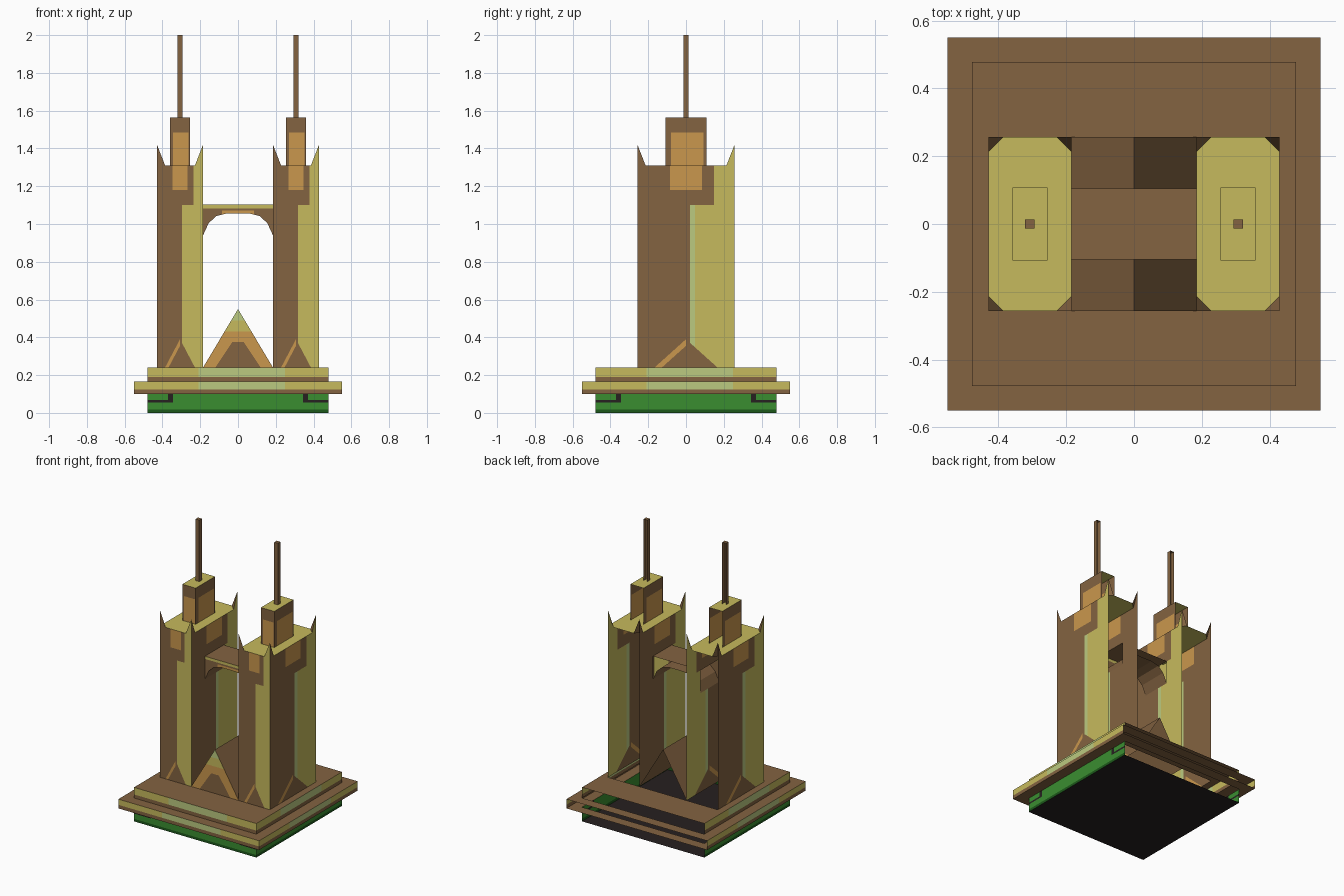
import bpy, bmesh, math
from mathutils import Vector

if "Cube" in bpy.data.objects:
    bpy.data.objects.remove(bpy.data.objects["Cube"])

# Flat colours (sRGB bytes turned into linear values)
PALETTE = [("brown_stone", (131, 99, 65)), ("yellow_stone", (198, 186, 93)),
           ("orange_window", (202, 151, 77)), ("pale_green_stone", (187, 202, 128)),
           ("grass_green", (58, 141, 48)), ("dark_green", (28, 88, 26)),
           ("near_black", (38, 32, 32))]
BROWN, YELLOW, ORANGE, PALE, GREEN, DARKGREEN, BLACK = range(7)
MATS = []
for n, rgb in PALETTE:
    m = bpy.data.materials.new(n)
    m.diffuse_color = [((c / 255 + 0.055) / 1.055) ** 2.4 for c in rgb] + [1]
    m.use_nodes = True
    m.node_tree.nodes["Principled BSDF"].inputs["Base Color"].default_value = m.diffuse_color
    MATS.append(m)


def split(poly, a, b, c):
    """Cut a convex 2D polygon along the line a*u + b*z = c."""
    d = [a * p[0] + b * p[1] - c for p in poly]
    if min(d) > -1e-6 or max(d) < 1e-6:
        return [poly]
    lo, hi = [], []
    for i, p in enumerate(poly):
        j = (i + 1) % len(poly)
        if d[i] <= 1e-6:
            lo.append(p)
        if d[i] >= -1e-6:
            hi.append(p)
        if (d[i] < -1e-6 and d[j] > 1e-6) or (d[i] > 1e-6 and d[j] < -1e-6):
            t = d[i] / (d[i] - d[j])
            q = tuple(p[k] + t * (poly[j][k] - p[k]) for k in (0, 1))
            lo.append(q)
            hi.append(q)
    return [q for q in (lo, hi) if len(q) > 2]


class Part:
    def __init__(self, name):
        self.name, self.bm = name, bmesh.new()

    def face(self, pts, mat, facing):
        f = self.bm.faces.new([self.bm.verts.new(p) for p in pts])
        f.normal_update()
        if f.normal.dot(Vector(facing)) < 0:
            f.normal_flip()
        f.material_index = mat

    def flat(self, x0, x1, y0, y1, z, mat, up=1):
        self.face([(x0, y0, z), (x1, y0, z), (x1, y1, z), (x0, y1, z)], mat, (0, 0, up))

    def wall(self, polys, origin, u, cuts, rule):
        """Upright painted wall; u points right as seen from outside."""
        for a, b, c in cuts:
            polys = [q for p in polys for q in split(p, a, b, c)]
        for p in polys:
            n = len(p)
            mat = rule(sum(q[0] for q in p) / n, sum(q[1] for q in p) / n)
            if mat is not None:
                self.face([(origin[0] + u[0] * q[0], origin[1] + u[1] * q[0], q[1])
                           for q in p], mat, (u[1], -u[0], 0))

    def three_walls(self, cx, hx, hy, shape, cuts, rule):
        """Front, right and left walls; the back is open."""
        for o, u, w in (((cx, -hy), (1, 0), hx), ((cx + hx, 0), (0, 1), hy),
                        ((cx - hx, 0), (0, -1), hy)):
            self.wall(shape(w), o, u, cuts(w), lambda s, z: rule(s, z, w, o[0]))

    def finish(self):
        bmesh.ops.remove_doubles(self.bm, verts=self.bm.verts[:], dist=1e-5)
        me = bpy.data.meshes.new(self.name)
        self.bm.to_mesh(me)
        self.bm.free()
        for m in MATS:
            me.materials.append(m)
        bpy.context.collection.objects.link(bpy.data.objects.new(self.name, me))


def rect(z0, z1):
    return lambda w: [[(-w, z0), (w, z0), (w, z1), (-w, z1)]]


def ring(part, z, o, ix, iy, up):
    part.flat(-o, o, -o, -iy, z, BROWN, up)
    part.flat(-o, o, iy, o, z, BROWN, up)
    part.flat(-o, -ix, -iy, iy, z, BROWN, up)
    part.flat(ix, o, -iy, iy, z, BROWN, up)


TX, HX, HY = 0.307, 0.122, 0.257      # tower centre and half sizes
ROOF, TIP, CH = 1.31, 1.42, 0.043     # tower roof, corner spike, spike width


# Green plinth with dark stepped lines
def plinth_rule(s, z, w, x):
    a = abs(s)
    if z < 0.018:
        return DARKGREEN
    if (a > 0.345 and 0.055 < z < 0.067) or (0.345 < a < 0.37 and z > 0.067):
        return BLACK
    return GREEN


part = Part("green_plinth")
part.three_walls(0, 0.478, 0.478, rect(0, 0.10), lambda w: [(0, 1, 0.018), (0, 1, 0.055),
                 (0, 1, 0.067)] + [(1, 0, k) for k in (-.37, -.345, .345, .37)], plinth_rule)
part.flat(-.478, .478, -.478, .478, 0, BLACK, -1)
part.finish()

# Two stepped slabs
for name, h, z0, z1 in (("lower_slab", 0.55, 0.10, 0.165), ("upper_slab", 0.478, 0.165, 0.24)):
    part = Part(name)
    part.three_walls(0, h, h, rect(z0, z1),
                     lambda w: [(0, 1, z0 + 0.025), (1, 0, -.21), (1, 0, .25)],
                     lambda s, z, w, x: BROWN if z < z0 + 0.025 else
                     PALE if -.21 < s < .25 else YELLOW)
    if h > 0.5:
        ring(part, z0, h, 0.478, 0.478, -1)
        ring(part, z1, h, 0.478, 0.478, 1)
    else:
        ring(part, z1, h, TX + HX, HY, 1)
    part.finish()


# Towers: painted walls, corner spikes, turret and mast
def tower_shape(w):
    return rect(0.24, ROOF)(w) + [[(k * w, ROOF), (k * (w - CH), ROOF), (k * w, TIP)]
                                  for k in (-1, 1)]


def tower_cuts(w):
    cuts = [(1, 0, w * k) for k in (-.33, .33, .58, .08, .19, 0)]
    cuts += [(0, 1, z) for z in (0.94, 1.1, 1.18, ROOF)] + [(1, 0, -.105), (1, 0, .105)]
    for k in (-1, 1):
        cuts.append((k * .15 / (.65 * w), 1, 0.39))
    cuts.append((-.15 / (.65 * w), 1, 0.355))
    return cuts


def tower_rule(s, z, w, x):
    r = s / w
    inner = w > 0.2 and abs(x) < TX
    if inner and abs(s) < .105 and .94 < z < 1.1:
        return None                    # passage into the bridge
    if z < 0.39 - 0.15 * abs(r) / .65:
        return ORANGE if r < 0 and z > 0.355 + 0.15 * r / .65 else BROWN
    if z > 1.18 and abs(r) < .33:
        return ORANGE
    if z > 1.1:
        return YELLOW if r > .58 else BROWN
    if w > 0.2 and .08 < r < .19:
        return PALE
    return YELLOW if r > .08 else BROWN


for side, cx in (("left", -TX), ("right", TX)):
    part = Part(side + "_tower")
    part.three_walls(cx, HX, HY, tower_shape, tower_cuts, tower_rule)
    octagon = []
    for i, j in ((1, 1), (-1, 1), (-1, -1), (1, -1)):
        a = (cx + i * HX, j * (HY - CH), ROOF)
        b = (cx + i * (HX - CH), j * HY, ROOF)
        octagon += [a, b] if i == j else [b, a]
        part.face([a, b, (cx + i * HX, j * HY, TIP)], BROWN, (-i, -j, 1))
    part.face(octagon, YELLOW, (0, 0, 1))
    part.finish()

    part = Part(side + "_turret")
    part.three_walls(cx, 0.052, 0.108, rect(ROOF, 1.565),
                     lambda w: [(1, 0, -.73 * w), (1, 0, .87 * w), (0, 1, 1.485)],
                     lambda s, z, w, x: ORANGE if z < 1.485 and -.73 < s / w < .87 else BROWN)
    part.flat(cx - .052, cx + .052, -.108, .108, 1.565, YELLOW)
    part.finish()

    part = Part(side + "_mast")
    part.three_walls(cx, 0.014, 0.014, rect(1.565, 2.0), lambda w: [],
                     lambda s, z, w, x: BROWN)
    part.flat(cx - .014, cx + .014, -.014, .014, 2.0, BROWN)
    part.finish()

# Arched bridge between the towers
IN = TX - HX
part = Part("arched_bridge")
half = [(IN, .94), (.155, 1.005), (.115, 1.042), (.06, 1.056)]
arch = [(-x, z) for x, z in half] + half[::-1]
for (x0, z0), (x1, z1) in zip(arch, arch[1:]):
    part.wall([[(x0, z0), (x1, z1), (x1, 1.102), (x0, 1.102)]], (0, -.105), (1, 0),
              [(0, 1, 1.083), (0, 1, 1.072), (1, 0, -.085), (1, 0, .085)],
              lambda s, z: YELLOW if z > 1.083 else
              ORANGE if abs(s) < .085 and z < 1.072 else BROWN)
    part.face([(x0, -.105, z0), (x1, -.105, z1), (x1, .105, z1), (x0, .105, z0)],
              BROWN, (0, 0, -1))
part.flat(-IN, IN, -.105, .105, 1.102, BROWN)
part.finish()


# Gabled hall between the towers
def gable_rule(s, z):
    if z > 0.43:
        return PALE if z > 0.49 else YELLOW
    return BROWN if z < min(0.375, 0.42 - 1.5 * abs(s)) else ORANGE


part = Part("gabled_hall")
part.wall([[(-IN, .24), (IN, .24), (0, .55)]], (0, -HY), (1, 0),
          [(0, 1, .49), (0, 1, .43), (0, 1, .375), (1.5, 1, .42), (-1.5, 1, .42)], gable_rule)
for k in (-1, 1):
    part.face([(k * IN, -HY, .24), (k * IN, HY, .24), (0, HY, .55), (0, -HY, .55)],
              BROWN, (k, 0, 1))
part.finish()
